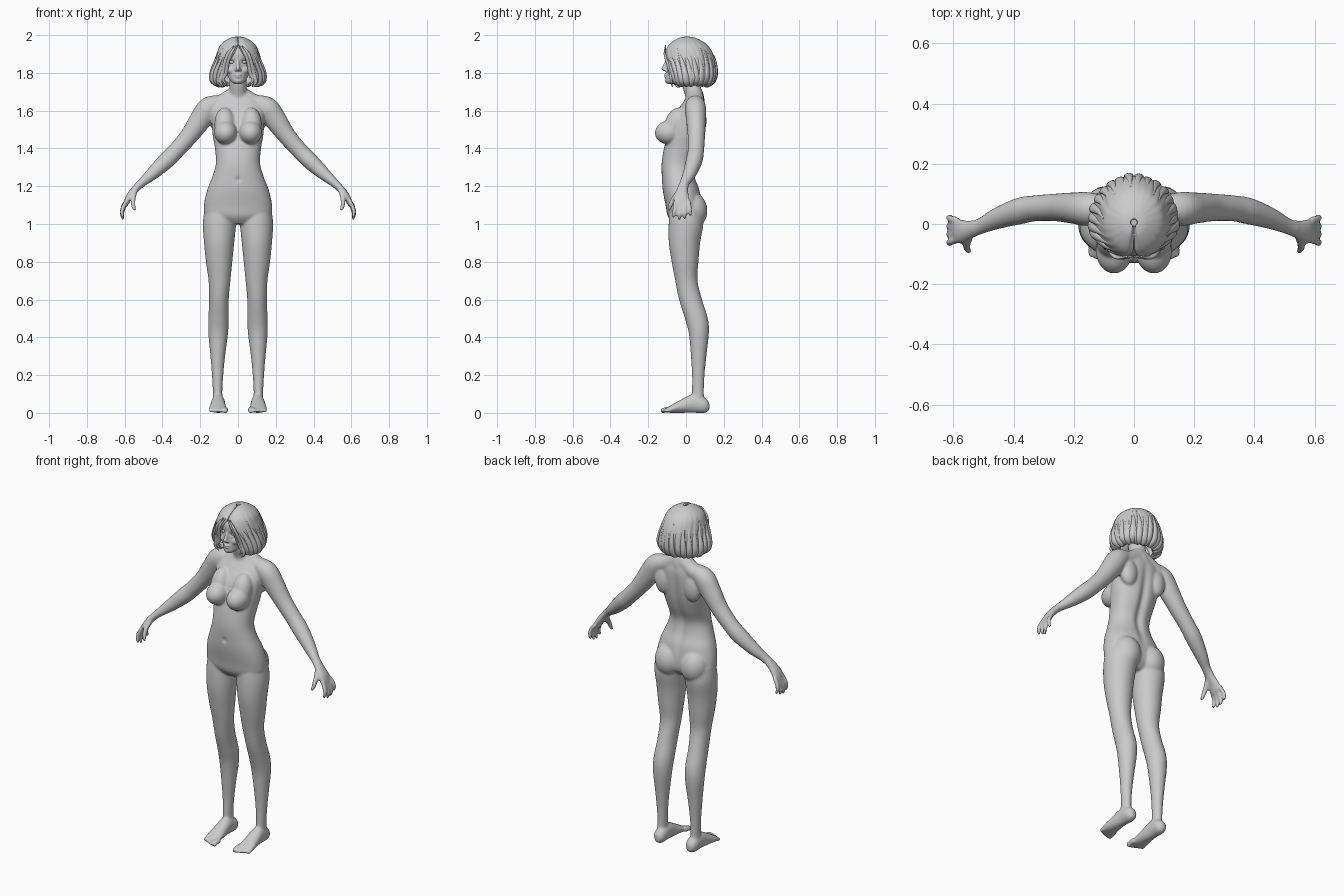
import bpy, bmesh, random
from math import sin, cos, pi, exp, copysign
from mathutils import Vector, Matrix

random.seed(4)
X, Y, Z = Vector((1, 0, 0)), Vector((0, 1, 0)), Vector((0, 0, 1))


def spline(rows, steps):
    """Catmull-Rom interpolation of tuples."""
    p = [rows[0]] + list(rows) + [rows[-1]]
    out = []
    for i in range(1, len(p) - 2):
        for k in range(steps):
            t = k / steps
            out.append([0.5 * (2 * b + (c - a) * t + (2 * a - 5 * b + 4 * c - d) * t * t
                               + (3 * b - a - 3 * c + d) * t ** 3)
                        for a, b, c, d in zip(*p[i - 1:i + 3])])
    return out + [list(rows[-1])]


def loft(bm, rows, u, v=None, side=1, power=2.0, seg=32, steps=5):
    """Closed tube through rows of (x, y, z, radius_u, radius_v)."""
    pts = spline(rows, steps)
    rings = []
    for i, r in enumerate(pts):
        c = Vector(r[:3])
        uu, vv = u, v
        if v is None:
            t = (Vector(pts[min(i + 1, len(pts) - 1)][:3]) - Vector(pts[max(i - 1, 0)][:3])).normalized()
            uu = (u - t * u.dot(t)).normalized()
            vv = t.cross(uu)
        ring = []
        for k in range(seg):
            a = 2 * pi * k / seg
            e = [copysign(abs(f) ** (2 / power), f) for f in (cos(a), sin(a))]
            q = c + uu * (max(r[3], .001) * e[0]) + vv * (max(r[4], .001) * e[1])
            ring.append(bm.verts.new((q.x * side, q.y, q.z)))
        rings.append(ring)
    for a, b in zip(rings, rings[1:]):
        for k in range(seg):
            bm.faces.new((a[k], a[(k + 1) % seg], b[(k + 1) % seg], b[k]))
    bm.faces.new(rings[0])
    bm.faces.new(rings[-1])


def blob(bm, c, r, tilt=0, side=1):
    m = (Matrix.Translation((c[0] * side, c[1], c[2])) @ Matrix.Rotation(tilt, 4, 'X')
         @ Matrix.Diagonal((*r, 1)))
    bmesh.ops.create_uvsphere(bm, u_segments=32, v_segments=20, radius=1, matrix=m)


def finger(bm, pts, r, side):
    rows = [(*p, r * f, r * f) for p, f in zip(pts, (1.1, 1.05, .95, .6))]
    loft(bm, rows, Y, side=side, seg=12, steps=4)


def make(name, bm):
    bmesh.ops.recalc_face_normals(bm, faces=bm.faces)
    me = bpy.data.meshes.new(name)
    bm.to_mesh(me)
    bm.free()
    ob = bpy.data.objects.new(name, me)
    bpy.context.collection.objects.link(ob)
    for p in me.polygons:
        p.use_smooth = True
    return ob


def fuse(ob, voxel, smooth, sculpt=None):
    """Weld overlapping parts into one skin, then sculpt and smooth."""
    md = ob.modifiers.new("weld", 'REMESH')
    md.mode, md.voxel_size = 'VOXEL', voxel
    me = bpy.data.meshes.new_from_object(ob.evaluated_get(bpy.context.evaluated_depsgraph_get()))
    ob.modifiers.clear()
    ob.data = me
    if sculpt:
        for vt in me.vertices:
            sculpt(vt.co)
    for p in me.polygons:
        p.use_smooth = True
    md = ob.modifiers.new("soften", 'SMOOTH')
    md.factor, md.iterations = 0.5, smooth


# torso and neck
bm = bmesh.new()
torso = [(0, .045, 1.69, .05, .04), (0, .045, 1.66, .11, .05), (0, .035, 1.62, .138, .068),
         (0, .012, 1.55, .14, .09), (0, -.003, 1.47, .134, .095), (0, -.022, 1.40, .122, .095),
         (0, -.043, 1.32, .117, .086), (0, -.04, 1.25, .136, .088), (0, -.025, 1.18, .163, .098),
         (0, -.012, 1.10, .18, .096), (0, -.008, 1.04, .17, .088), (0, -.01, 1.0, .09, .055)]
loft(bm, torso, X, Y, power=2.25, seg=48)
neck = [(0, .05, 1.62, .06, .05), (0, .045, 1.68, .052, .05), (0, .028, 1.73, .045, .048), (0, .02, 1.80, .045, .05)]
loft(bm, neck, X, Y)

leg = [(.092, 0, 1.08, .085, .085), (.098, 0, 1.0, .088, .092), (.1, -.008, .9, .08, .083),
       (.1, -.005, .8, .07, .071), (.098, .002, .7, .058, .059), (.101, .024, .6, .052, .061),
       (.103, .055, .5, .054, .061), (.105, .068, .42, .052, .053), (.107, .067, .3, .039, .041),
       (.108, .065, .2, .03, .033), (.108, .063, .1, .025, .032), (.106, .065, .04, .03, .035)]
foot = [(.104, .124, .035, .015, .018), (.104, .10, .04, .033, .04), (.105, .04, .05, .036, .05),
        (.106, -.02, .037, .041, .037), (.107, -.07, .023, .046, .023), (.106, -.1, .015, .04, .014)]
arm = [(.10, .05, 1.645, .045, .04), (.155, .05, 1.615, .056, .058), (.20, .053, 1.55, .052, .058),
       (.26, .055, 1.465, .046, .048), (.33, .052, 1.385, .043, .044), (.38, .043, 1.335, .044, .044),
       (.45, .02, 1.27, .036, .035), (.505, -.005, 1.222, .027, .024), (.535, -.016, 1.195, .027, .021)]
palm = [(.52, -.012, 1.21, .026, .02), (.552, -.02, 1.175, .032, .02), (.578, -.024, 1.14, .041, .018),
        (.594, -.022, 1.105, .040, .014)]
for s in (1, -1):
    # legs and feet
    loft(bm, leg, X, Y, side=s)
    loft(bm, foot, X, Z, side=s)
    for i in range(5):
        x, y = .068 + .0185 * i, -.126 + .008 * max(i - 1, 0)
        r = .015 if i == 0 else .0105
        loft(bm, [(x, -.08, .02, r, r), (x, y + .02, .016, r, r), (x, y, .012, r, r),
                  (x, y - .008, .011, r * .6, r * .6)], X, Z, side=s, seg=12)
    # buttocks, breasts, shoulders
    blob(bm, (.082, .035, 1.075), (.08, .078, .095), .15, s)
    blob(bm, (.066, -.088, 1.485), (.061, .077, .063), .1, s)
    blob(bm, (.07, -.058, 1.53), (.055, .055, .09), -.35, s)
    loft(bm, [(.0, .05, 1.69, .04, .05), (.08, .052, 1.645, .045, .045), (.16, .05, 1.615, .05, .05)], Y, side=s)
    blob(bm, (.095, .065, 1.56), (.055, .043, .09), .1, s)
    # arms and hands
    loft(bm, arm, Y, side=s)
    loft(bm, palm, Y, side=s)
    for i, drop in enumerate((.0, -.012, -.008, .008)):
        y = -.053 + .0215 * i
        f = (i - 1.5) * .007
        finger(bm, [(.588, y, 1.125), (.608, y + f * .6, 1.088 + drop), (.614, y + f, 1.058 + drop),
                    (.606, y + f * 1.2, 1.034 + drop)], .0112, s)
    finger(bm, [(.545, -.035, 1.175), (.555, -.062, 1.138), (.555, -.08, 1.105), (.547, -.092, 1.07)], .0135, s)


def grooves(c):
    # spine furrow and navel
    if 1.1 < c.z < 1.66 and c.y > 0 and abs(c.x) < .1:
        c.y -= .016 * exp(-(c.x / .022) ** 2) * sin(pi * (c.z - 1.1) / .56)
    if c.y < -.08 and abs(c.z - 1.23) < .08:
        c.y += .012 * exp(-((c.x / .009) ** 2 + ((c.z - 1.235) / .012) ** 2))


body = make("body", bm)
fuse(body, .006, 8, grooves)

# head with face
bm = bmesh.new()
head = [(0, -.078, 1.742, .018, .022), (0, -.062, 1.757, .038, .047), (0, -.025, 1.79, .057, .083),
        (0, -.002, 1.83, .067, .103), (0, .01, 1.87, .074, .116), (0, .013, 1.91, .076, .117),
        (0, .016, 1.95, .062, .092), (0, .018, 1.975, .03, .045)]
loft(bm, head, X, Y, power=2.1)
loft(bm, [(0, -.1, 1.868, .008, .008), (0, -.109, 1.843, .009, .011), (0, -.117, 1.822, .012, .013),
          (0, -.105, 1.809, .012, .01)], X, Y, seg=16)
blob(bm, (0, -.105, 1.79), (.02, .011, .0055))
blob(bm, (0, -.104, 1.779), (.017, .011, .006))
blob(bm, (0, -.095, 1.757), (.016, .016, .012))
for s in (1, -1):
    blob(bm, (.011, -.108, 1.815), (.007, .01, .007), 0, s)
    blob(bm, (.032, -.078, 1.815), (.026, .022, .024), 0, s)


def sockets(c):
    # eye sockets
    if c.y < -.05:
        c.y += .011 * exp(-(((abs(c.x) - .031) / .016) ** 2 + ((c.z - 1.858) / .01) ** 2))


fuse(make("head", bm), .0035, 4, sockets)
bm = bmesh.new()
for s in (1, -1):
    blob(bm, (.031, -.083, 1.857), (.014, .013, .009), 0, s)
make("eyes", bm)

# bob hair: rows of (height, half width, front depth, back depth, half opening angle)
shape = [(1.992, .012, .012, .012, .02), (1.984, .045, .05, .05, .03), (1.95, .092, .1, .106, .05),
         (1.90, .113, .122, .138, .3), (1.85, .127, .118, .152, .52), (1.80, .143, .105, .155, .62),
         (1.768, .145, .095, .147, .68), (1.74, .125, .08, .128, .72), (1.732, .098, .06, .1, .75)]
shape = spline(shape, 5)
N = len(shape) - 1


def hair(a, t, puff=0.0):
    """Point on the hair surface; a runs 0..1 around from the parting."""
    z, w, f, b, gap = shape[min(N, round(t * N))]
    ang = gap + a * (2 * pi - 2 * gap)
    wave = abs(sin(a * 17 * pi + 1.6 * sin(t * 3))) + .5 * sin(a * 46 * pi)
    k = 1 + (.035 * wave - .02) * t + puff
    y = -f * cos(ang) if cos(ang) > 0 else -b * cos(ang)
    fall = .018 * sin(a * 31) * sin(a * 53) * max(0, t - .6)
    part = .012 * exp(-(min(a, 1 - a) / .03) ** 2) * (1 - t)
    return Vector((w * k * sin(ang), y * k + .005, z - part + fall))


bm = bmesh.new()
M = 160
grid = [[bm.verts.new(hair(i / M, j / N)) for i in range(M + 1)] for j in range(N + 1)]
for j in range(N):
    for i in range(M):
        bm.faces.new((grid[j][i], grid[j][i + 1], grid[j + 1][i + 1], grid[j + 1][i]))
shell = make("hair", bm)
md = shell.modifiers.new("thickness", 'SOLIDIFY')
md.thickness, md.offset = .014, -1

# loose locks over the hair and beside the face
bm = bmesh.new()
for i in range(22):
    a = .03 + .94 * i / 21
    sweep, lift = random.uniform(-.025, .025), random.uniform(-.03, .0)
    rows = []
    for t, r in ((.3, .002), (.45, .01), (.62, .016), (.8, .017), (.92, .012), (1, .002)):
        p = hair(a + sweep * (t - .5), t, lift)
        rows.append((*p, r, r * .6))
    loft(bm, rows, Vector((-rows[2][1], rows[2][0], 0)), seg=12, steps=5)
for s in (1, -1):
    for dx, dz in ((0, 0), (.014, -.012)):
        loft(bm, [(.008 + dx, -.108, 1.945, .003, .003), (.04 + dx, -.112, 1.90, .009, .006),
                  (.057 + dx, -.098, 1.85, .011, .007), (.066 + dx, -.083, 1.80, .012, .007),
                  (.08 + dx, -.078, 1.765 + dz, .009, .006), (.06 + dx, -.072, 1.738 + dz, .002, .002)],
             X, side=s, seg=12)
make("hair_locks", bm)
